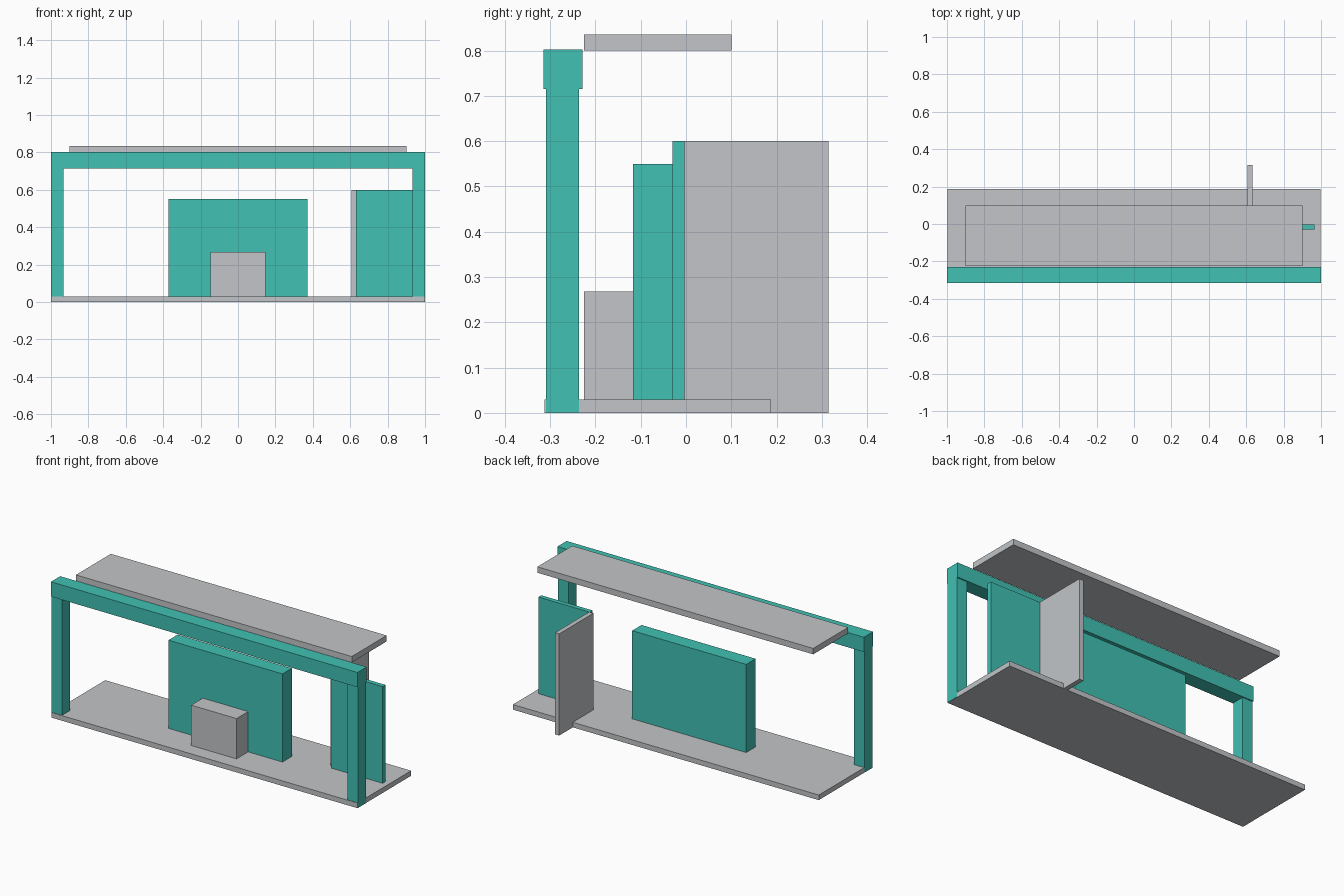
import bpy
from mathutils import Vector

old = bpy.data.objects.get("Cube")
if old:
    bpy.data.objects.remove(old, do_unlink=True)


def make_material(name, color):
    mat = bpy.data.materials.new(name)
    mat.use_nodes = True
    mat.diffuse_color = color
    mat.node_tree.nodes["Principled BSDF"].inputs["Base Color"].default_value = color
    return mat


teal = make_material("teal", (0.053, 0.533, 0.451, 1))
grey = make_material("light grey", (0.54, 0.56, 0.58, 1))


def box(name, mat, low, high):
    """Flat-shaded box between two opposite corners."""
    low, high = Vector(low), Vector(high)
    bpy.ops.mesh.primitive_cube_add(size=1, location=(low + high) / 2)
    obj = bpy.context.object
    obj.name = obj.data.name = name
    obj.scale = high - low
    bpy.ops.object.transform_apply(location=False, rotation=False, scale=True)
    obj.data.materials.append(mat)
    return obj


# Base and roof slabs
box("floor", grey, (-0.998, -0.312, 0), (0.998, 0.188, 0.03))
box("roof", grey, (-0.9, -0.225, 0.8), (0.9, 0.1, 0.835))

# Front frame: crossbeam on two posts
box("crossbeam", teal, (-1, -0.315, 0.715), (1, -0.229, 0.802))
for side, x in (("right", -1), ("left", 0.932)):
    box(side + "_post", teal, (x, -0.309, 0.001), (x + 0.068, -0.236, 0.72))

# Centre wall with the counter before it
box("back_wall", teal, (-0.372, -0.117, 0.01), (0.372, -0.03, 0.55))
box("counter", grey, (-0.148, -0.225, 0.01), (0.148, -0.117, 0.268))

# Side room: front panel and the wall running back from it
box("side_panel", teal, (0.63, -0.03, 0.01), (0.965, -0.003, 0.6))
box("side_wall", grey, (0.607, -0.003, 0), (0.634, 0.315, 0.6))
